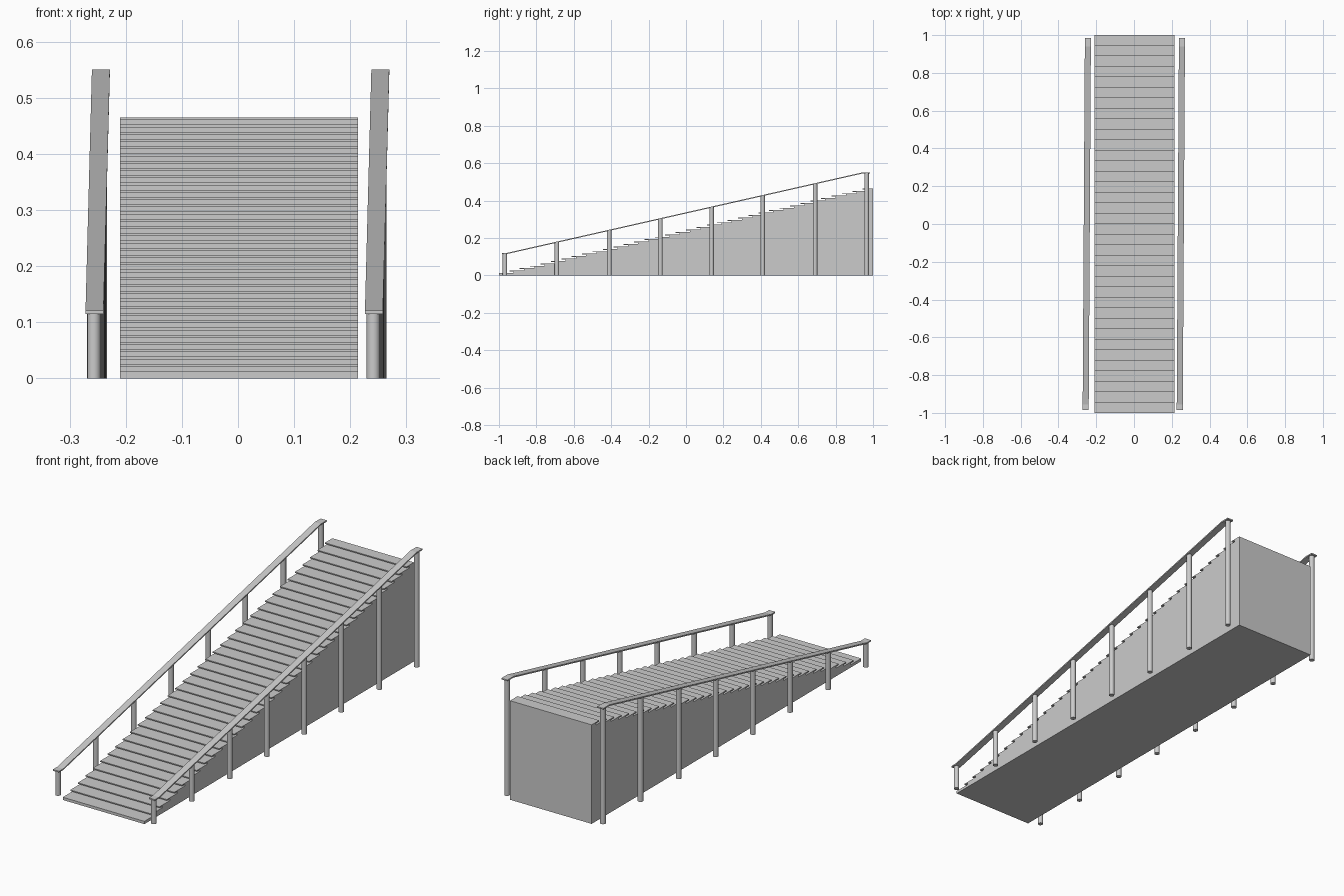
import bpy, bmesh
from math import atan2

if "Cube" in bpy.data.objects:
    bpy.data.objects.remove(bpy.data.objects["Cube"])

STEPS = 36
RUN, RISE = 2 / STEPS, 0.465 / STEPS
NOSE, THICK = 0.022, 0.005


def make_object(name, bm):
    bmesh.ops.recalc_face_normals(bm, faces=bm.faces)
    mesh = bpy.data.meshes.new(name)
    bm.to_mesh(mesh)
    bm.free()
    obj = bpy.data.objects.new(name, mesh)
    bpy.context.collection.objects.link(obj)
    return obj


def extrude_profile(name, pts, x0, x1):
    """Extrude a closed (y, z) outline from x0 to x1."""
    bm = bmesh.new()
    face = bm.faces.new([bm.verts.new((x0, y, z)) for y, z in pts])
    ext = bmesh.ops.extrude_face_region(bm, geom=[face])
    verts = [g for g in ext["geom"] if isinstance(g, bmesh.types.BMVert)]
    bmesh.ops.translate(bm, verts=verts, vec=(x1 - x0, 0, 0))
    bmesh.ops.triangulate(bm, faces=[f for f in bm.faces if len(f.verts) > 4])
    return make_object(name, bm)


# Solid staircase with overhanging tread noses
outline = [(1, 0), (-1, 0), (-1, RISE)]
for i in range(1, STEPS):
    front, low, top = -1 + i * RUN, i * RISE, (i + 1) * RISE
    outline += [(front + NOSE, low), (front + NOSE, top - THICK),
                (front, top - THICK), (front, top)]
outline.append((1, 2 * 0.465 / 2))
extrude_profile("staircase", outline, -0.21, 0.214)


# Handrail: flat strip with level ends, running slightly askew
RAIL = [(-0.985, 0.121), (-0.955, 0.121), (0.94, 0.55), (0.985, 0.55)]
RAIL_T = 0.006


def skew(y):
    return 0.006 * y


def rail_height(y):
    t = (y - RAIL[1][0]) / (RAIL[2][0] - RAIL[1][0])
    t = min(max(t, 0), 1)
    return RAIL[1][1] + t * (RAIL[2][1] - RAIL[1][1])


POST_Y = [-0.968, -0.69, -0.41, -0.137, 0.137, 0.41, 0.69, 0.966]

for side, cx in (("left", -0.25), ("right", 0.248)):
    pts = RAIL + [(y, z - RAIL_T) for y, z in reversed(RAIL)]
    rail = extrude_profile(side + "_handrail", pts, cx - 0.016, cx + 0.016)
    for v in rail.data.vertices:
        v.co.x += skew(v.co.y)

    # Round posts reaching from the floor to the rail
    for n, y in enumerate(POST_Y):
        h = rail_height(y) - RAIL_T / 2
        bpy.ops.mesh.primitive_cylinder_add(
            vertices=16, radius=0.012, depth=h,
            location=(cx - 0.001 + skew(y), y, h / 2))
        post = bpy.context.object
        post.name = f"{side}_post_{n + 1}"
        bpy.ops.object.shade_smooth_by_angle()
